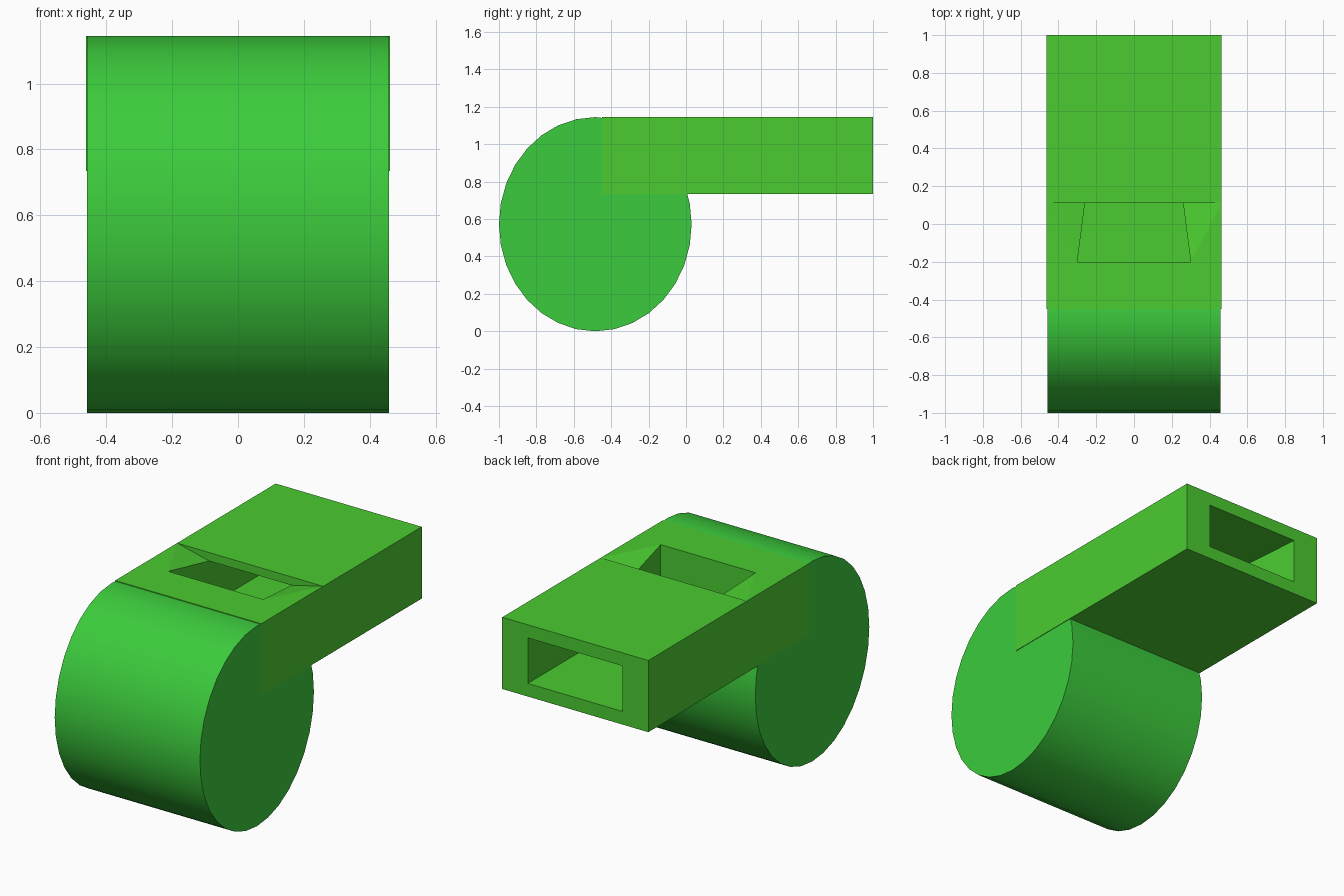
import bpy, bmesh, math

if "Cube" in bpy.data.objects:
    bpy.data.objects.remove(bpy.data.objects["Cube"])


def paint(obj, name, rgb):
    mat = bpy.data.materials.new(name)
    mat.diffuse_color = (*rgb, 1)
    mat.use_nodes = True
    mat.node_tree.nodes["Principled BSDF"].inputs["Base Color"].default_value = mat.diffuse_color
    obj.data.materials.append(mat)


# Mouthpiece: right-hand points, mirrored to the left and bridged
W = 0.462
P = {
    "back_top": (W, 1, 1.145), "back_low": (W, 1, 0.735),
    "front_top": (W, -0.45, 1.145), "front_low": (W, -0.45, 0.735),
    "lip": (W, 0.11, 1.145), "lip_in": (0.26, 0.11, 1.097),
    "slot": (0.30, -0.20, 1.145), "slot_low": (0.30, -0.20, 0.81),
    "hole_top": (0.30, 1, 1.07), "hole_low": (0.30, 1, 0.81),
}
# Outline of the body and air channel, bridged left to right
LOOP = ["back_top", "lip", "lip_in", "hole_top", "back_top"]
LOOP2 = ["hole_low", "back_low", "front_low", "front_top", "slot", "slot_low", "hole_low"]
# Faces repeated on each side
SIDES = [
    ("front_top", "lip", "back_top", "back_low", "front_low"),
    ("lip", "lip_in", "slot"), ("lip", "slot", "front_top"),
    ("back_top", "back_low", "hole_low", "hole_top"),
    ("hole_top", "lip_in", "hole_low"),
    ("lip_in", "hole_low", "slot_low"), ("lip_in", "slot_low", "slot"),
]
bm = bmesh.new()
right = {k: bm.verts.new(p) for k, p in P.items()}
left = {k: bm.verts.new((-p[0], p[1], p[2])) for k, p in P.items()}
for loop in (LOOP, LOOP2):
    for a, b in zip(loop, loop[1:]):
        bm.faces.new((right[a], right[b], left[b], left[a]))
for names in SIDES:
    for side in (right, left):
        bm.faces.new([side[n] for n in names])
bmesh.ops.recalc_face_normals(bm, faces=bm.faces)
mesh = bpy.data.meshes.new("mouthpiece")
bm.to_mesh(mesh)
bm.free()
mouthpiece = bpy.data.objects.new("mouthpiece", mesh)
bpy.context.collection.objects.link(mouthpiece)
paint(mouthpiece, "mouthpiece_green", (0.07, 0.6, 0.03))

# Air channel cutter keeps the chamber out of the slot
bpy.ops.mesh.primitive_cube_add(size=1, location=(0, 0.05, 1.0))
cutter = bpy.context.object
cutter.name = "channel_cutter"
cutter.scale = (0.62, 0.52, 0.40)
cutter.hide_render = True

# Round chamber lying along x
bpy.ops.mesh.primitive_cylinder_add(vertices=32, radius=1, depth=1,
                                    location=(0, -0.485, 0.5725),
                                    rotation=(0, math.pi / 2, 0))
chamber = bpy.context.object
chamber.name = "chamber"
chamber.scale = (0.5725, 0.515, 0.918)
bpy.ops.object.transform_apply(location=False, rotation=True, scale=True)
paint(chamber, "chamber_green", (0.045, 0.6, 0.045))
cut = chamber.modifiers.new("channel", "BOOLEAN")
cut.object = cutter
cut.operation = "DIFFERENCE"
cut.solver = "EXACT"
bpy.ops.object.modifier_apply(modifier=cut.name)
bpy.data.objects.remove(cutter)
bpy.ops.object.shade_smooth_by_angle(angle=math.radians(30))
